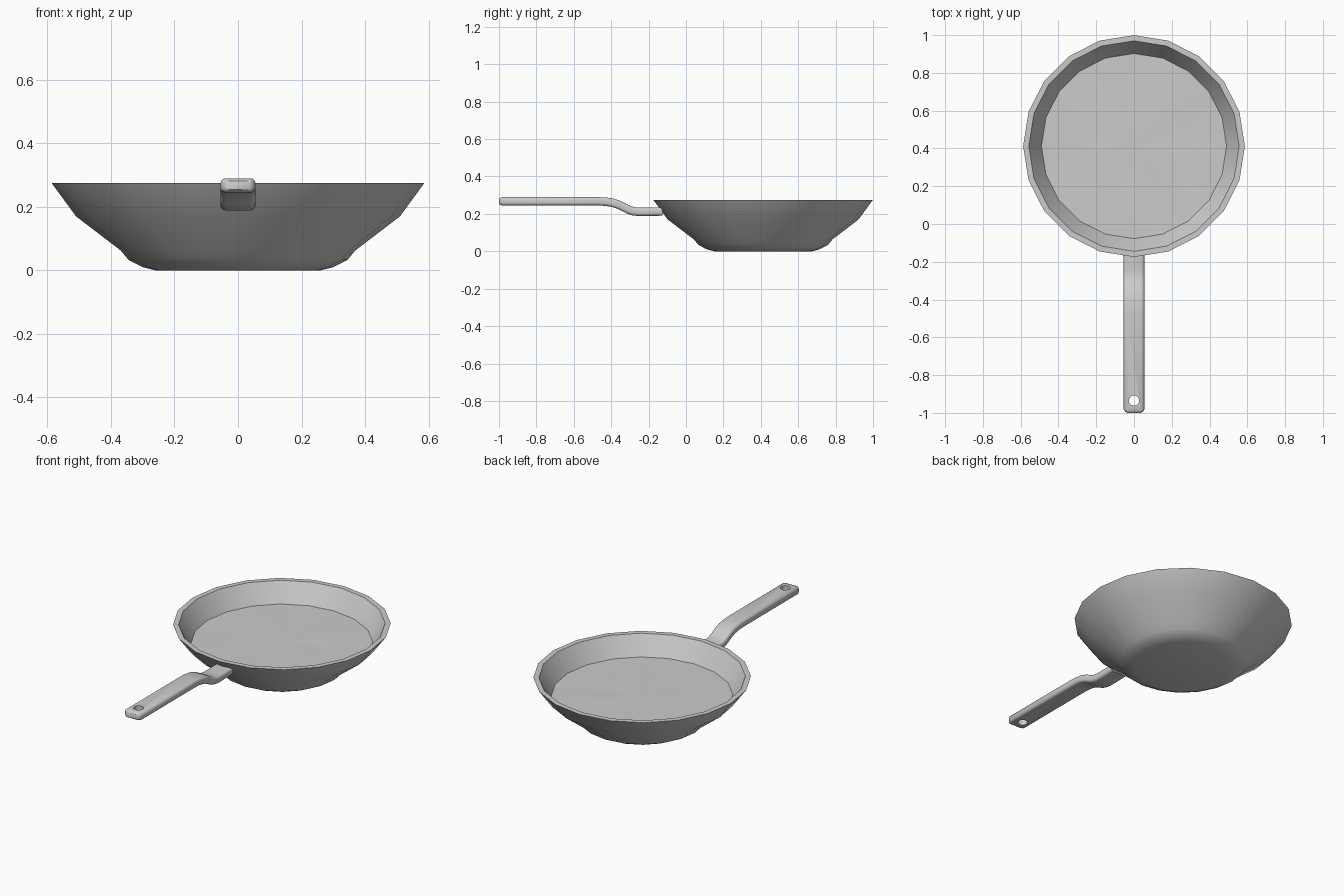
import bpy, bmesh, math, random

if "Cube" in bpy.data.objects:
    bpy.data.objects.remove(bpy.data.objects["Cube"])

random.seed(4)
SIDES = 20
PAN_Y = 0.4125


def finish(name, bm, angle):
    bmesh.ops.recalc_face_normals(bm, faces=bm.faces)
    me = bpy.data.meshes.new(name)
    bm.to_mesh(me)
    bm.free()
    ob = bpy.data.objects.new(name, me)
    bpy.context.collection.objects.link(ob)
    bpy.ops.object.select_all(action='DESELECT')
    ob.select_set(True)
    bpy.context.view_layer.objects.active = ob
    bpy.ops.object.shade_smooth_by_angle(angle=math.radians(angle))
    return ob


def bridge(bm, a, b):
    n = len(a)
    for i in range(n):
        j = (i + 1) % n
        bm.faces.new((a[i], a[j], b[j], b[i]))


# Pan: outer wall, rim, inner wall and slightly rippled floor (radius, height, ripple)
profile = [(0.26, 0.0, 0), (0.30, 0.01, 0), (0.345, 0.033, 0), (0.37, 0.063, 0),
           (0.51, 0.17, 0), (0.587, 0.275, 0), (0.557, 0.275, 0), (0.49, 0.165, 0),
           (0.33, 0.165, 0.004), (0.16, 0.165, 0.003)]
bm = bmesh.new()
rings = []
for r, z, ripple in profile:
    rings.append([bm.verts.new((r * math.cos(2 * math.pi * i / SIDES),
                                PAN_Y + r * math.sin(2 * math.pi * i / SIDES),
                                z + random.uniform(-ripple, ripple)))
                  for i in range(SIDES)])
for a, b in zip(rings, rings[1:]):
    bridge(bm, a, b)
bm.faces.new(rings[0])
centre = bm.verts.new((0, PAN_Y, 0.165))
for i in range(SIDES):
    bm.faces.new((rings[-1][i], rings[-1][(i + 1) % SIDES], centre))
finish("pan", bm, 28)


# Handle: rounded rectangle swept along a bent path
def section(bm, y, z, tilt, inset=0.0):
    hw, hh, rad = 0.055 - inset, 0.0225 - inset * 0.5, 0.016 - inset * 0.4
    verts = []
    for k, (sx, sz) in enumerate(((1, 1), (-1, 1), (-1, -1), (1, -1))):
        for s in range(5):
            t = math.radians(90 * k + 22.5 * s)
            x = sx * (hw - rad) + rad * math.cos(t)
            h = sz * (hh - rad) + rad * math.sin(t)
            verts.append(bm.verts.new((x, y - h * math.sin(tilt), z + h * math.cos(tilt))))
    return verts


# y, z, inset
path = [(-1.0, 0.2675, 0.018), (-0.995, 0.2675, 0.009), (-0.982, 0.2675, 0),
        (-0.48, 0.2675, 0), (-0.43, 0.2655, 0), (-0.39, 0.259, 0), (-0.36, 0.249, 0),
        (-0.335, 0.237, 0), (-0.31, 0.224, 0), (-0.285, 0.215, 0), (-0.255, 0.211, 0),
        (-0.22, 0.211, 0), (-0.125, 0.213, 0)]
bm = bmesh.new()
loops = []
for i, (y, z, inset) in enumerate(path):
    p, q = path[max(i - 1, 0)], path[min(i + 1, len(path) - 1)]
    loops.append(section(bm, y, z, math.atan2(q[1] - p[1], q[0] - p[0]), inset))
for a, b in zip(loops, loops[1:]):
    bridge(bm, a, b)
bm.faces.new(loops[0])
bm.faces.new(loops[-1])
handle = finish("handle", bm, 35)

# Hanging hole through the handle end
bpy.ops.mesh.primitive_cylinder_add(vertices=24, radius=0.027, depth=0.2,
                                    location=(0, -0.935, 0.2675))
cutter = bpy.context.object
cutter.name = "hole_cutter"
cutter.hide_render = True
mod = handle.modifiers.new("hole", 'BOOLEAN')
mod.operation = 'DIFFERENCE'
mod.solver = 'EXACT'
mod.object = cutter
bpy.ops.object.select_all(action='DESELECT')
handle.select_set(True)
bpy.context.view_layer.objects.active = handle
bpy.ops.object.modifier_apply(modifier=mod.name)
bpy.data.objects.remove(cutter, do_unlink=True)
bpy.ops.object.shade_smooth_by_angle(angle=math.radians(35))
